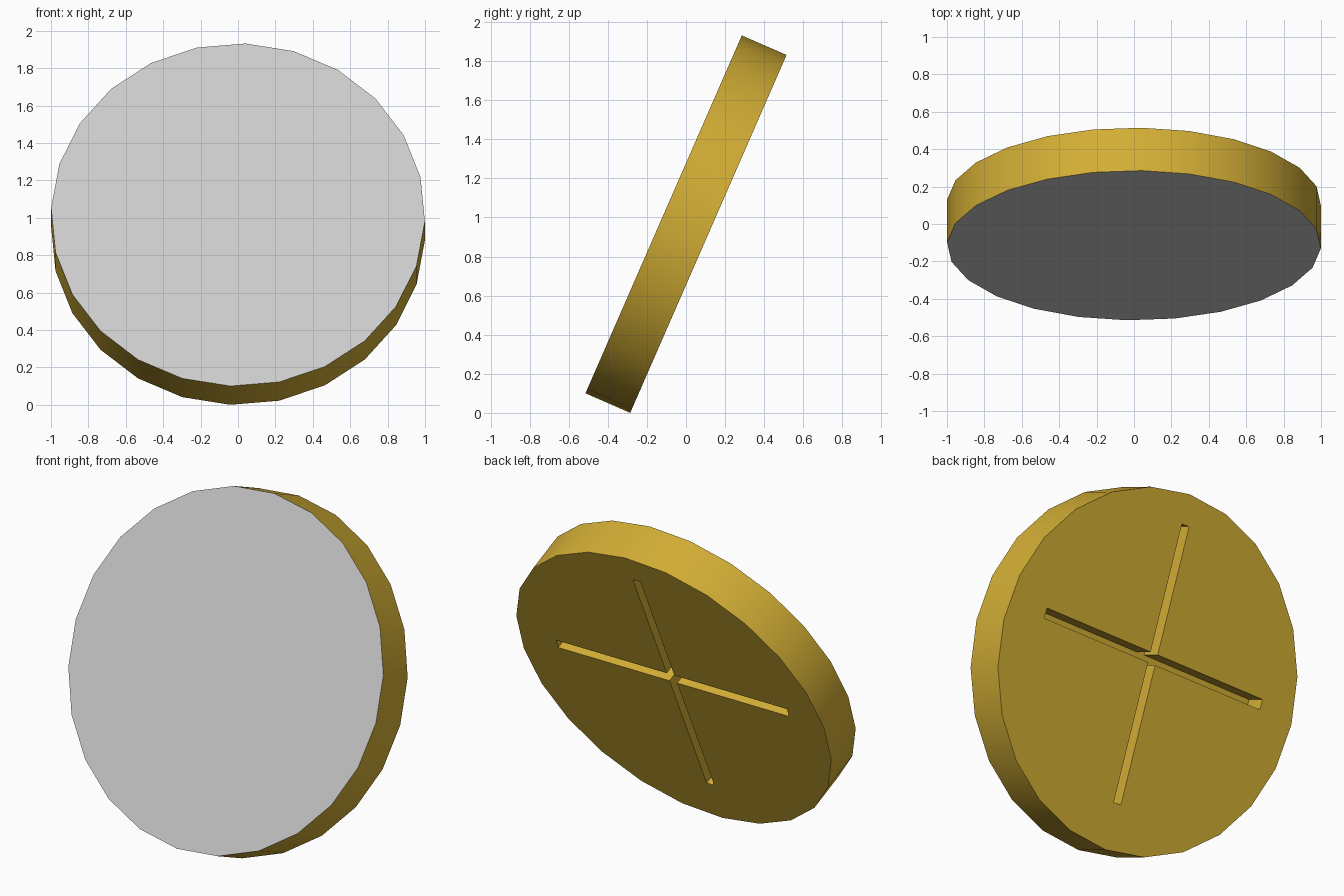
import bpy, bmesh, math
from mathutils import Matrix

if "Cube" in bpy.data.objects:
    bpy.data.objects.remove(bpy.data.objects["Cube"])

RADIUS, THICK, SIDES = 1.0, 0.25, 24
TILT = math.radians(66.4)      # disc leans back from upright
SPIN = math.radians(-2.3)      # slight turn of the rim facets
SLOT_DEPTH = 0.125


def material(name, rgb):
    m = bpy.data.materials.new(name)
    m.diffuse_color = (*rgb, 1)
    m.use_nodes = True
    m.node_tree.nodes["Principled BSDF"].inputs["Base Color"].default_value = m.diffuse_color
    return m


gold = material("gold", (0.65, 0.425, 0.036))
silver = material("light grey", (0.604, 0.604, 0.604))


def mesh_object(name, bm, mats):
    me = bpy.data.meshes.new(name)
    bm.to_mesh(me)
    bm.free()
    for m in mats:
        me.materials.append(m)
    ob = bpy.data.objects.new(name, me)
    bpy.context.collection.objects.link(ob)
    return ob


# Disc: local z points out of the front face
bm = bmesh.new()
bmesh.ops.create_cone(bm, cap_ends=True, cap_tris=False, segments=SIDES,
                      radius1=RADIUS, radius2=RADIUS, depth=THICK,
                      matrix=Matrix.Rotation(SPIN, 4, 'Z'))
bm.normal_update()
for f in bm.faces:
    f.material_index = 1 if f.normal.z > 0.9 else 0
disc = mesh_object("disc", bm, [gold, silver])


# Crossed slots in the back face
def cut_slot(name, x, y, length, width, angle):
    b = bmesh.new()
    mat = (Matrix.Translation((x, y, -THICK / 2))
           @ Matrix.Rotation(math.radians(angle), 4, 'Z')
           @ Matrix.Diagonal((length, width, 2 * SLOT_DEPTH, 1)))
    bmesh.ops.create_cube(b, size=1, matrix=mat)
    cutter = mesh_object(name, b, [gold])
    cutter.hide_render = True
    mod = disc.modifiers.new(name, 'BOOLEAN')
    mod.operation = 'DIFFERENCE'
    mod.solver = 'EXACT'
    mod.object = cutter
    return cutter


cutters = [cut_slot("upright_slot", -0.011, 0.047, 1.57, 0.05, 88.3),
           cut_slot("level_slot", -0.014, 0.08, 1.52, 0.058, 0.2)]

# Bake the cuts, then remove the cutters
bpy.context.view_layer.update()
deps = bpy.context.evaluated_depsgraph_get()
baked = bpy.data.meshes.new_from_object(disc.evaluated_get(deps))
disc.modifiers.clear()
disc.data = baked
for c in cutters:
    bpy.data.objects.remove(c)

# Smooth rim with crisp edges
bpy.context.view_layer.objects.active = disc
disc.select_set(True)
bpy.ops.object.shade_smooth_by_angle(angle=math.radians(30))

# Lean the disc back and stand it on the ground
disc.rotation_euler = (TILT, 0, 0)
disc.location.z = (RADIUS * math.cos(SPIN) * math.sin(TILT)
                   + THICK / 2 * math.cos(TILT))
